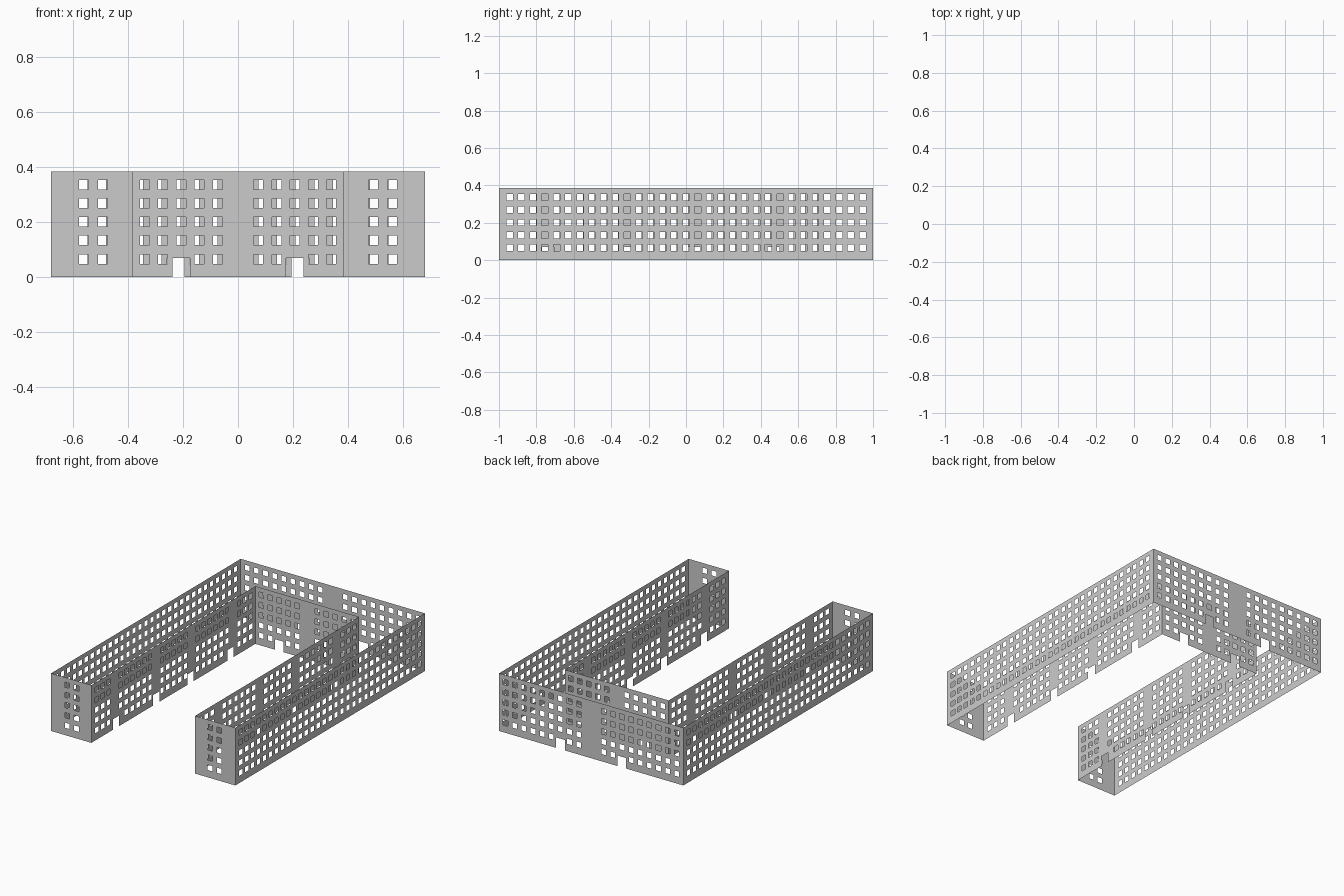
import bpy, bmesh

if "Cube" in bpy.data.objects:
    bpy.data.objects.remove(bpy.data.objects["Cube"])

H = 0.385                                        # wall height
ROWS = [0.066 + 0.0677 * i for i in range(5)]    # window centre heights
WIN = 0.0345                                     # window size
DOOR_W, DOOR_H = 0.064, 0.07


def windows(columns):
    r = WIN / 2
    return [(c - r, c + r, z - r, z + r) for c in columns for z in ROWS]


def doors(columns):
    return [(c - DOOR_W / 2, c + DOOR_W / 2, 0.0, DOOR_H) for c in columns]


def wall(name, start, end, place, holes):
    """Thin wall sheet with rectangular openings; place maps (u, z) to 3D."""
    us = sorted({round(v, 5) for h in holes for v in h[:2]} | {start, end})
    zs = sorted({round(v, 5) for h in holes for v in h[2:]} | {0.0, H})
    bm = bmesh.new()
    grid = {}

    def vert(u, z):
        if (u, z) not in grid:
            grid[u, z] = bm.verts.new(place(u, z))
        return grid[u, z]

    for u0, u1 in zip(us, us[1:]):
        for z0, z1 in zip(zs, zs[1:]):
            u, z = (u0 + u1) / 2, (z0 + z1) / 2
            if any(a < u < b and c < z < d for a, b, c, d in holes):
                continue
            bm.faces.new([vert(u0, z0), vert(u1, z0), vert(u1, z1), vert(u0, z1)])
    bmesh.ops.dissolve_limit(bm, angle_limit=0.01, verts=bm.verts, edges=bm.edges)
    bmesh.ops.triangulate(bm, faces=bm.faces)
    me = bpy.data.meshes.new(name)
    bm.to_mesh(me)
    bm.free()
    ob = bpy.data.objects.new(name, me)
    bpy.context.collection.objects.link(ob)
    return ob


def clear_of_doors(holes, door_holes):
    """Drop windows that collide with a doorway."""
    return [h for h in holes if not any(
        h[0] < d[1] and h[1] > d[0] and h[2] < d[3] for d in door_holes)]


OUT_X, IN_X, IN_Y = 0.68, 0.383, 0.73

# back wall: nine window columns and one doorway per half
half = [0.0925 + 0.0675 * i for i in range(9)]
d = doors([-0.226, 0.226])
w = clear_of_doors(windows([s * c for s in (-1, 1) for c in half]), d)
wall("back_wall", -OUT_X, OUT_X, lambda u, z: (u, 1.0, z), w + d)

# courtyard back wall: five window columns and one doorway per half
half = [0.074 + 0.0665 * i for i in range(5)]
d = doors([-0.207, 0.207])
w = clear_of_doors(windows([s * c for s in (-1, 1) for c in half]), d)
wall("courtyard_back_wall", -IN_X, IN_X, lambda u, z: (u, IN_Y, z), w + d)

# long side walls, courtyard side walls and wing end walls, on both sides
outer_cols = [-0.943 + 0.0629 * i for i in range(31)]
mid = (IN_Y - 1) / 2
stairs = [mid + o for o in (-0.603, -0.18, 0.18, 0.603)]
inner_cols = [-0.943 + 0.0625 * i for i in range(27)]
inner_cols = [c for c in inner_cols if min(abs(c - s) for s in stairs) > 0.032]
for side, s in (("left", -1), ("right", 1)):
    wall(side + "_outer_wall", -1.0, 1.0, lambda u, z: (s * OUT_X, u, z),
         windows(outer_cols))
    d = doors(stairs)
    wall(side + "_courtyard_wall", -1.0, IN_Y, lambda u, z: (s * IN_X, u, z),
         clear_of_doors(windows(inner_cols), d) + d)
    wall(side + "_wing_end", IN_X, OUT_X, lambda u, z: (s * u, -1.0, z),
         windows([0.493, 0.561]))
